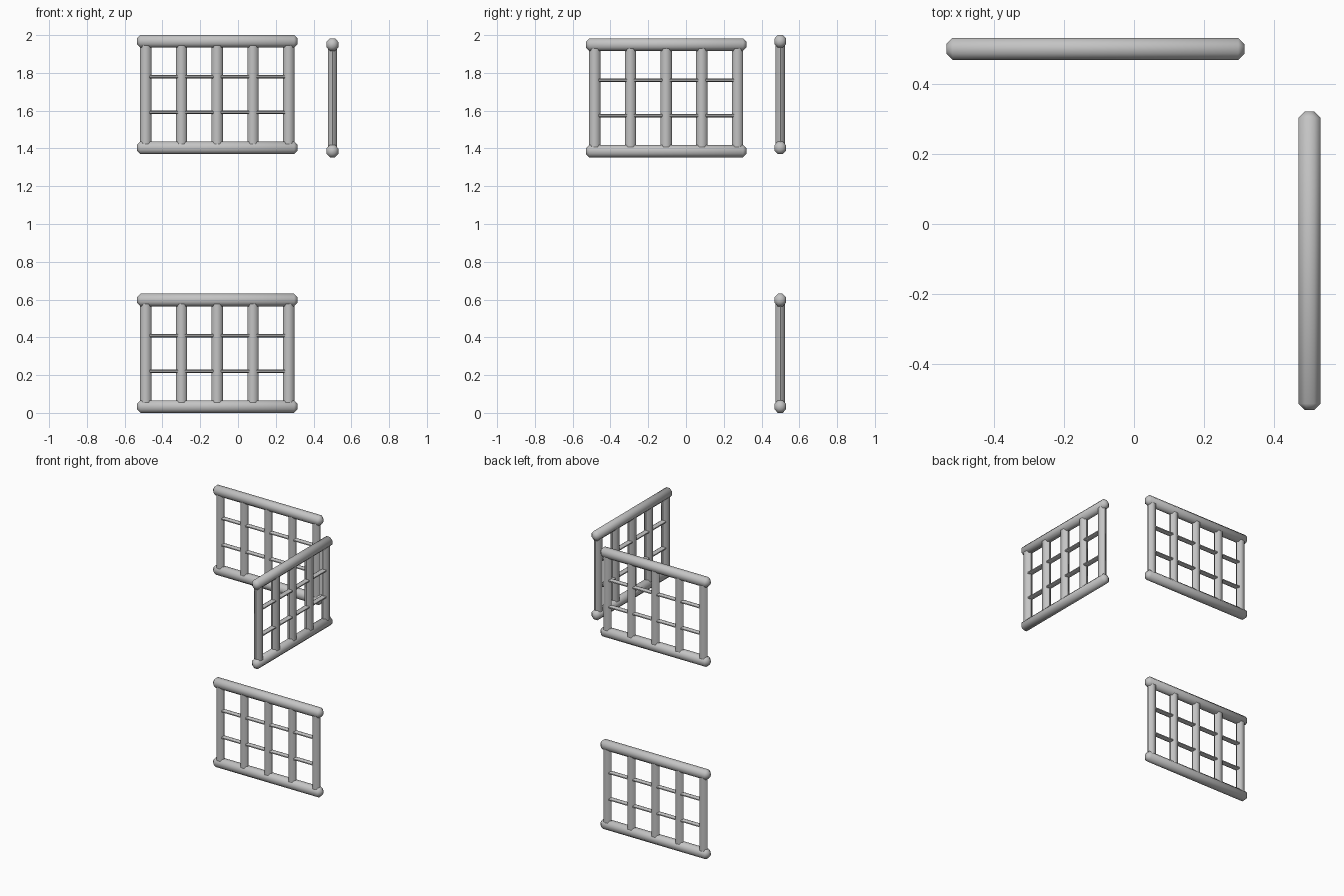
import bpy
import math
from mathutils import Matrix, Vector

cube = bpy.data.objects.get("Cube")
if cube:
    bpy.data.objects.remove(cube)

# One light grey for everything
grey = bpy.data.materials.new("light_grey")
grey.use_nodes = True
grey.diffuse_color = (0.55, 0.55, 0.55, 1)
grey.node_tree.nodes["Principled BSDF"].inputs["Base Color"].default_value = grey.diffuse_color

RAIL_LENGTH, RAIL_RADIUS = 0.85, 0.036
PANEL_HEIGHT, POST_SPACING = 0.564, 0.189


def rod(name, panel, centre, axis, radius, length, sides, turn, depth=1, chamfer=0):
    """Prism along the panel's x or z axis; depth scales its thickness across the panel."""
    bpy.ops.mesh.primitive_cylinder_add(vertices=sides, radius=radius, depth=length)
    ob = bpy.context.object
    ob.name = name
    ob.data.transform(Matrix.Rotation(turn, 4, "Z"))
    ob.data.transform(Matrix.Diagonal((1, depth, 1, 1)))
    if chamfer:
        mod = ob.modifiers.new("end_chamfer", "BEVEL")
        mod.width = chamfer
        mod.segments = 1
        mod.angle_limit = math.radians(60)
        bpy.ops.object.modifier_apply(modifier=mod.name)
    if axis == "X":
        ob.data.transform(Matrix.Rotation(math.pi / 2, 4, "Y"))
    ob.matrix_world = panel @ Matrix.Translation(Vector(centre))
    ob.data.materials.append(grey)
    bpy.ops.object.shade_smooth_by_angle(angle=math.radians(62))


def railing(name, origin, heading):
    panel = Matrix.Translation(Vector(origin)) @ Matrix.Rotation(heading, 4, "Z")
    # Top and bottom rails
    for label, z in (("bottom", 0), ("top", PANEL_HEIGHT)):
        rod(f"{name}_{label}_rail", panel, (0, 0, z), "X", RAIL_RADIUS,
            RAIL_LENGTH, 8, math.pi / 8, 0.95, 0.018)
    # Upright posts, corners pointing along the panel
    for i in range(5):
        rod(f"{name}_post_{i + 1}", panel, ((i - 2) * POST_SPACING, 0, PANEL_HEIGHT / 2),
            "Z", 0.03, PANEL_HEIGHT, 6, math.pi / 6, 0.95)
    # Flattened crossbars
    for i in (1, 2):
        rod(f"{name}_crossbar_{i}", panel, (0, 0, i * PANEL_HEIGHT / 3),
            "X", 0.01, POST_SPACING * 4, 8, math.pi / 8, 2)


railing("lower_back", (-0.11, 0.499, 0.0335), 0)
railing("upper_back", (-0.11, 0.499, 1.403), 0)
railing("upper_side", (0.5, -0.105, 1.386), math.pi / 2)
